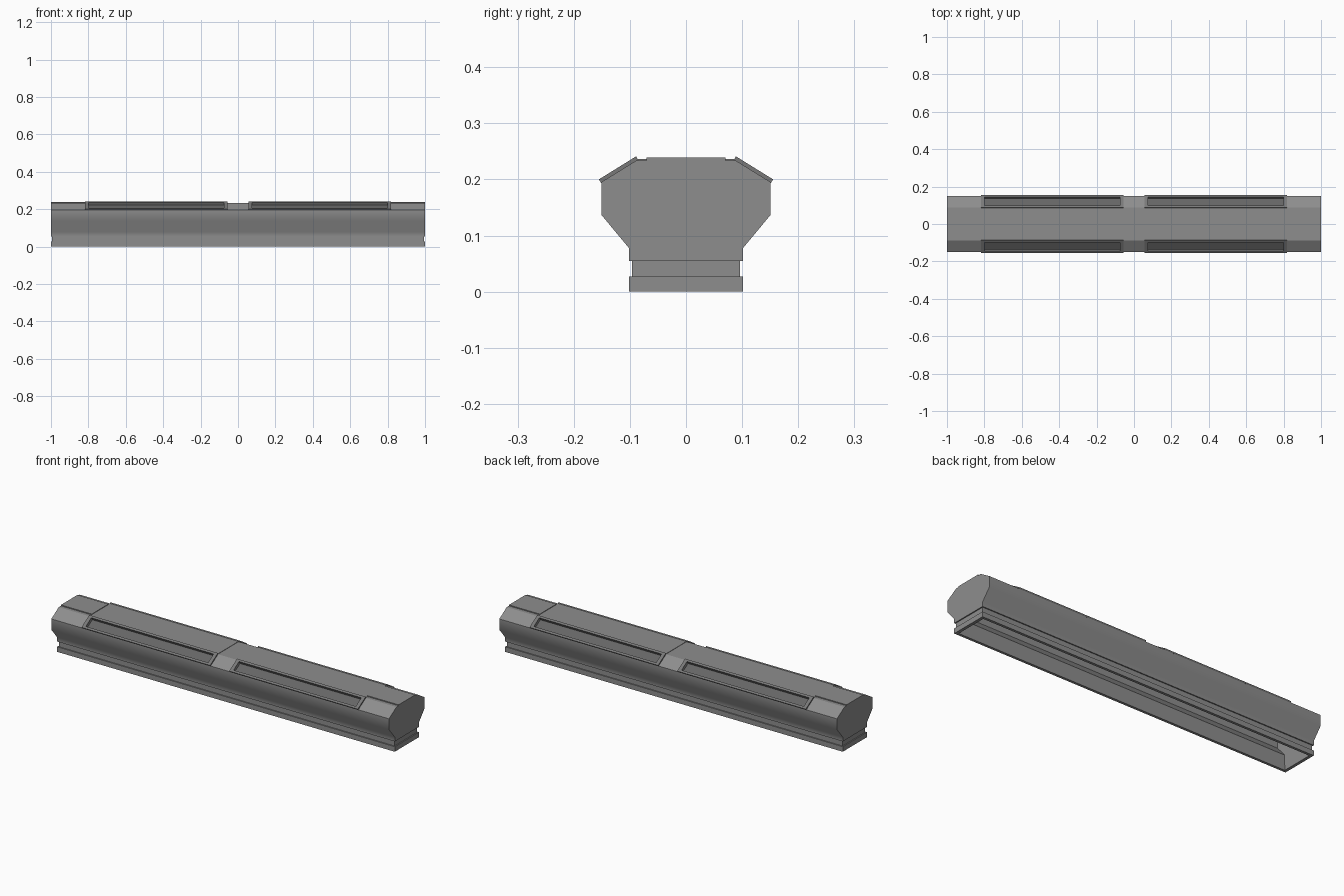
import bpy, bmesh, math
from mathutils import Matrix

if "Cube" in bpy.data.objects:
    bpy.data.objects.remove(bpy.data.objects["Cube"])


def grey(name, v):
    mat = bpy.data.materials.new(name)
    mat.diffuse_color = (v, v, v, 1)
    mat.use_nodes = True
    mat.node_tree.nodes["Principled BSDF"].inputs["Base Color"].default_value = mat.diffuse_color
    return mat


BODY, FRAME, PANEL = grey("mid_grey", 0.27), grey("frame_grey", 0.19), grey("dark_grey", 0.13)


def finish(name, bm, mat=BODY):
    bmesh.ops.recalc_face_normals(bm, faces=bm.faces)
    me = bpy.data.meshes.new(name)
    bm.to_mesh(me)
    bm.free()
    ob = bpy.data.objects.new(name, me)
    bpy.context.collection.objects.link(ob)
    me.materials.append(mat)
    return ob


def prism(name, half, hx, smooth=False):
    """Mirror a half profile of (y, z) points and extrude it along x."""
    pts = half + [(-y, z) for y, z in reversed(half)]
    bm = bmesh.new()
    face = bm.faces.new([bm.verts.new((-hx, y, z)) for y, z in pts])
    ext = bmesh.ops.extrude_face_region(bm, geom=[face], use_keep_orig=True)
    verts = [v for v in ext['geom'] if isinstance(v, bmesh.types.BMVert)]
    bmesh.ops.translate(bm, vec=(2 * hx, 0, 0), verts=verts)
    if smooth:  # only the side walls are smooth
        bm.normal_update()
        for f in bm.faces:
            f.smooth = (abs(f.normal.x) < 0.1 and abs(f.normal.z) < 0.8)
    return finish(name, bm)


def box(name, hx, hy, z0, z1, matrix=Matrix(), mat=BODY):
    bm = bmesh.new()
    m = matrix @ Matrix.Translation((0, 0, (z0 + z1) / 2)) @ Matrix.Diagonal((2 * hx, 2 * hy, z1 - z0, 1))
    bmesh.ops.create_cube(bm, size=1, matrix=m)
    return finish(name, bm, mat)


def ring(name, hx, hy, bx, by, z0, z1, matrix=Matrix(), mat=BODY):
    """Rectangular frame with borders bx and by."""
    bm = bmesh.new()
    corners = [(-1, -1), (1, -1), (1, 1), (-1, 1)]
    loops = [[bm.verts.new(matrix @ Matrix.Translation((sx * x, sy * y, z)).translation)
              for sx, sy in corners]
             for x, y, z in ((hx, hy, z0), (hx, hy, z1),
                             (hx - bx, hy - by, z1), (hx - bx, hy - by, z0))]
    for a in range(4):
        p, q = loops[a], loops[(a + 1) % 4]
        for i in range(4):
            j = (i + 1) % 4
            bm.faces.new((p[i], p[j], q[j], q[i]))
    return finish(name, bm, mat)


def cut(target, cutter):
    mod = target.modifiers.new(cutter.name, 'BOOLEAN')
    mod.operation = 'DIFFERENCE'
    mod.solver = 'EXACT'
    mod.object = cutter
    cutter.hide_render = True
    cutter.hide_set(True)


# Main housing, hollow and open underneath
body = prism("housing", [(0.102, 0.055), (0.102, 0.078), (0.151, 0.137),
                         (0.151, 0.195), (0.088, 0.234)], 1.0, True)
cavity = prism("cavity_cutter", [(0.09, 0.03), (0.09, 0.082), (0.14, 0.141),
                                 (0.14, 0.189), (0.085, 0.223)], 0.985)
cut(body, cavity)

# Base rim and recessed groove band
ring("base_rim", 1.0, 0.102, 0.016, 0.014, 0.0, 0.027)
ring("groove_band", 0.994, 0.096, 0.009, 0.006, 0.027, 0.055)

# Sloped windows: opening, raised frame and sunken panel; low plates on top
angle = math.atan2(0.039, 0.063)
for sx, end in ((-1, "left"), (1, "right")):
    cx = sx * 0.4375
    box("top_plate_" + end, 0.38, 0.086, 0.232, 0.236, Matrix.Translation((cx, 0, 0)))
    box("end_plate_" + end, 0.0915, 0.07, 0.232, 0.239, Matrix.Translation((sx * 0.9085, 0, 0)))
    for sy, side in ((-1, "front"), (1, "back")):
        tag = side + "_" + end
        m = Matrix.Translation((cx, sy * 0.1185, 0.2145)) @ Matrix.Rotation(-sy * angle, 4, 'X')
        cut(body, box("window_cutter_" + tag, 0.362, 0.027, -0.03, 0.02, m))
        ring("window_frame_" + tag, 0.381, 0.039, 0.019, 0.012, -0.001, 0.007, m, FRAME)
        box("window_panel_" + tag, 0.366, 0.030, -0.014, -0.009, m, PANEL)
